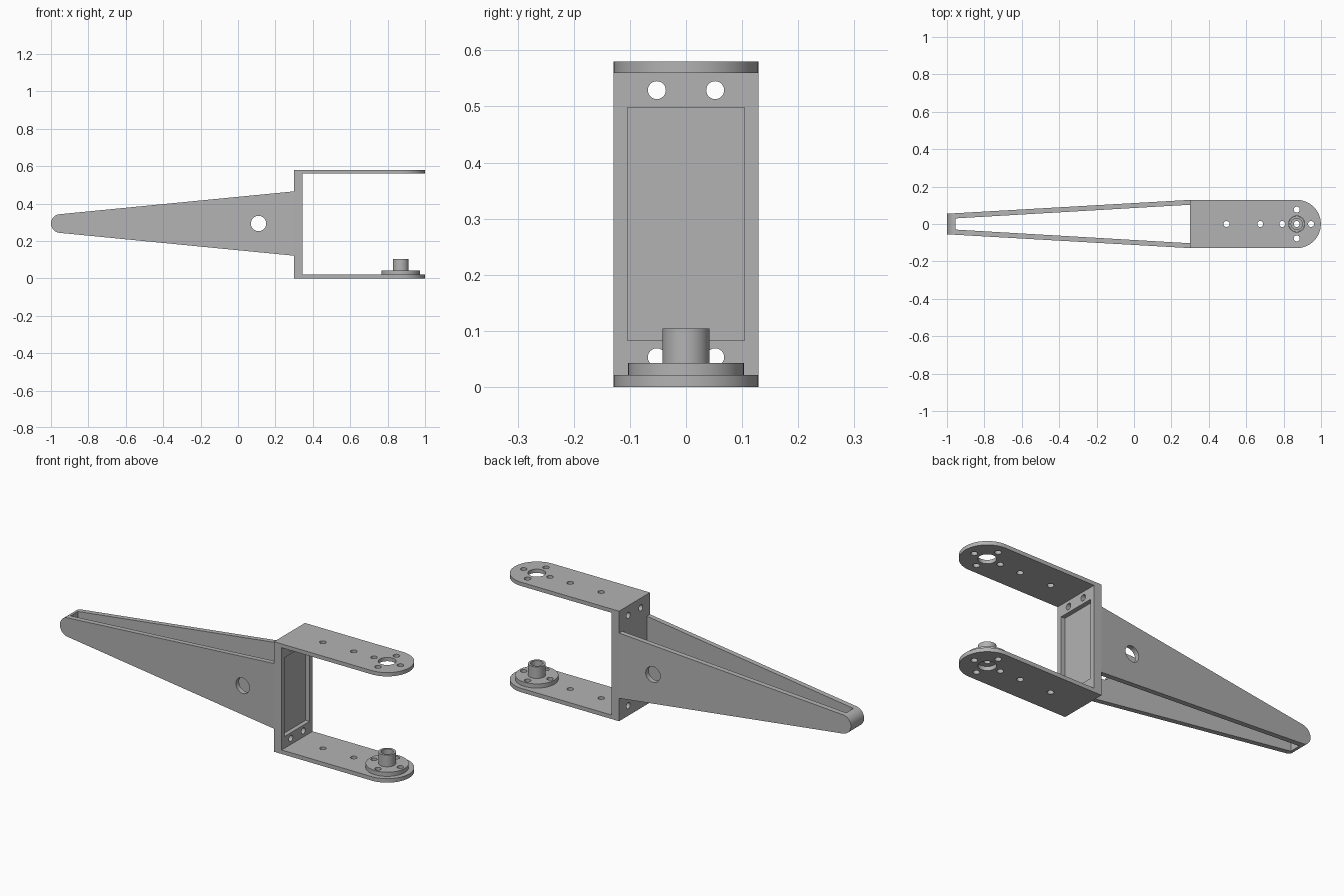
import bpy, bmesh, math
from mathutils import Matrix, Vector

if "Cube" in bpy.data.objects:
    bpy.data.objects.remove(bpy.data.objects["Cube"])

grey = bpy.data.materials.new("plain grey")
grey.diffuse_color = (0.45, 0.45, 0.45, 1)
grey.use_nodes = True
grey.node_tree.nodes["Principled BSDF"].inputs["Base Color"].default_value = grey.diffuse_color


def prism(name, pts, lo, hi, axis='Z'):
    """Extrude a closed outline along Z (points are x,y) or Y (points are x,z)."""
    bm = bmesh.new()
    place = (lambda a, b, h: (a, b, h)) if axis == 'Z' else (lambda a, b, h: (a, h, b))
    face = bm.faces.new([bm.verts.new(place(a, b, lo)) for a, b in pts])
    ext = bmesh.ops.extrude_face_region(bm, geom=[face])
    shift = Vector(place(0, 0, hi - lo))
    bmesh.ops.translate(bm, vec=shift, verts=[v for v in ext['geom'] if isinstance(v, bmesh.types.BMVert)])
    bmesh.ops.recalc_face_normals(bm, faces=bm.faces)
    me = bpy.data.meshes.new(name)
    bm.to_mesh(me)
    bm.free()
    ob = bpy.data.objects.new(name, me)
    me.materials.append(grey)
    bpy.context.collection.objects.link(ob)
    return ob


def arc(cx, cy, r, a0, a1, n=24):
    return [(cx + r * math.cos(math.radians(a0 + (a1 - a0) * i / n)),
             cy + r * math.sin(math.radians(a0 + (a1 - a0) * i / n))) for i in range(n + 1)]


def disc(name, x, y, r, lo, hi, axis='Z', n=40):
    return prism(name, arc(x, y, r, 0, 360, n)[:-1], lo, hi, axis)


def box(name, x0, x1, y0, y1, z0, z1):
    return prism(name, [(x0, y0), (x1, y0), (x1, y1), (x0, y1)], z0, z1)


def boolean(ob, other, op='DIFFERENCE'):
    other.hide_render = True
    mod = ob.modifiers.new("cut", 'BOOLEAN')
    mod.operation, mod.object, mod.solver = op, other, 'EXACT'
    bpy.context.view_layer.objects.active = ob
    bpy.ops.object.modifier_apply(modifier=mod.name)
    bpy.data.objects.remove(other)


def smooth(ob):
    bpy.ops.object.select_all(action='DESELECT')
    ob.select_set(True)
    bpy.context.view_layer.objects.active = ob
    bpy.ops.object.shade_smooth_by_angle(angle=math.radians(30))


HX = 0.87          # axis of the rounded fork ends
W = 0.129          # half width of the bracket
screws = [(HX + 0.077, 0), (HX - 0.077, 0), (HX, 0.077), (HX, -0.077)]

# U-shaped fork: round-ended block with the middle removed
fork = prism("fork_bracket", [(0.30, W), (0.30, -W)] + arc(HX, 0, W, -90, 90, 32), 0, 0.58)
boolean(fork, box("gap", 0.345, 1.2, -0.3, 0.3, 0.021, 0.56))
# shallow rectangular recess in the back wall
boolean(fork, box("recess", 0.322, 0.40, -0.104, 0.104, 0.083, 0.498))
# vertical holes through both fork plates
for x, y in screws + [(0.495, 0), (0.675, 0)]:
    boolean(fork, disc("hole", x, y, 0.016, -0.1, 0.7, n=24))
boolean(fork, disc("hole", HX, 0, 0.043, -0.1, 0.7))
# four holes through the back wall
for y in (-0.052, 0.052):
    for z in (0.053, 0.529):
        c = disc("hole", 0, 0, 0.016, 0.2, 0.45, n=24)
        c.data.transform(Matrix.Translation((0, y, z)) @ Matrix.Rotation(math.pi / 2, 4, 'Y'))
        boolean(fork, c)
smooth(fork)

# Tapered hollow arm: side profile, then pinched in width toward the tip
profile = [(0.30, 0.465), *arc(-0.95, 0.293, 0.05, 95, 265), (0.30, 0.121)]
arm = prism("tapered_arm", profile, -1, 1, 'Y')
for v in arm.data.vertices:
    v.co.y *= 0.055 + (W - 0.055) * (v.co.x + 1) / 1.3
boolean(arm, prism("slot", [(-0.955, -0.030), (0.30, -0.103), (0.40, -0.109),
                            (0.40, 0.109), (0.30, 0.103), (-0.955, 0.030)], -0.1, 0.7))
boolean(arm, disc("side_hole", 0.11, 0.293, 0.041, -0.3, 0.3, 'Y'))
smooth(arm)

# Round flange with hollow post on the lower fork plate
horn = disc("pivot_flange", HX, 0, 0.103, 0.021, 0.043, n=48)
boolean(horn, disc("post", HX, 0, 0.042, 0.03, 0.104), 'UNION')
boolean(horn, disc("bore", HX, 0, 0.030, 0.050, 0.2))
for x, y in screws + [(HX, 0)]:
    boolean(horn, disc("hole", x, y, 0.016, -0.1, 0.2, n=24))
smooth(horn)
